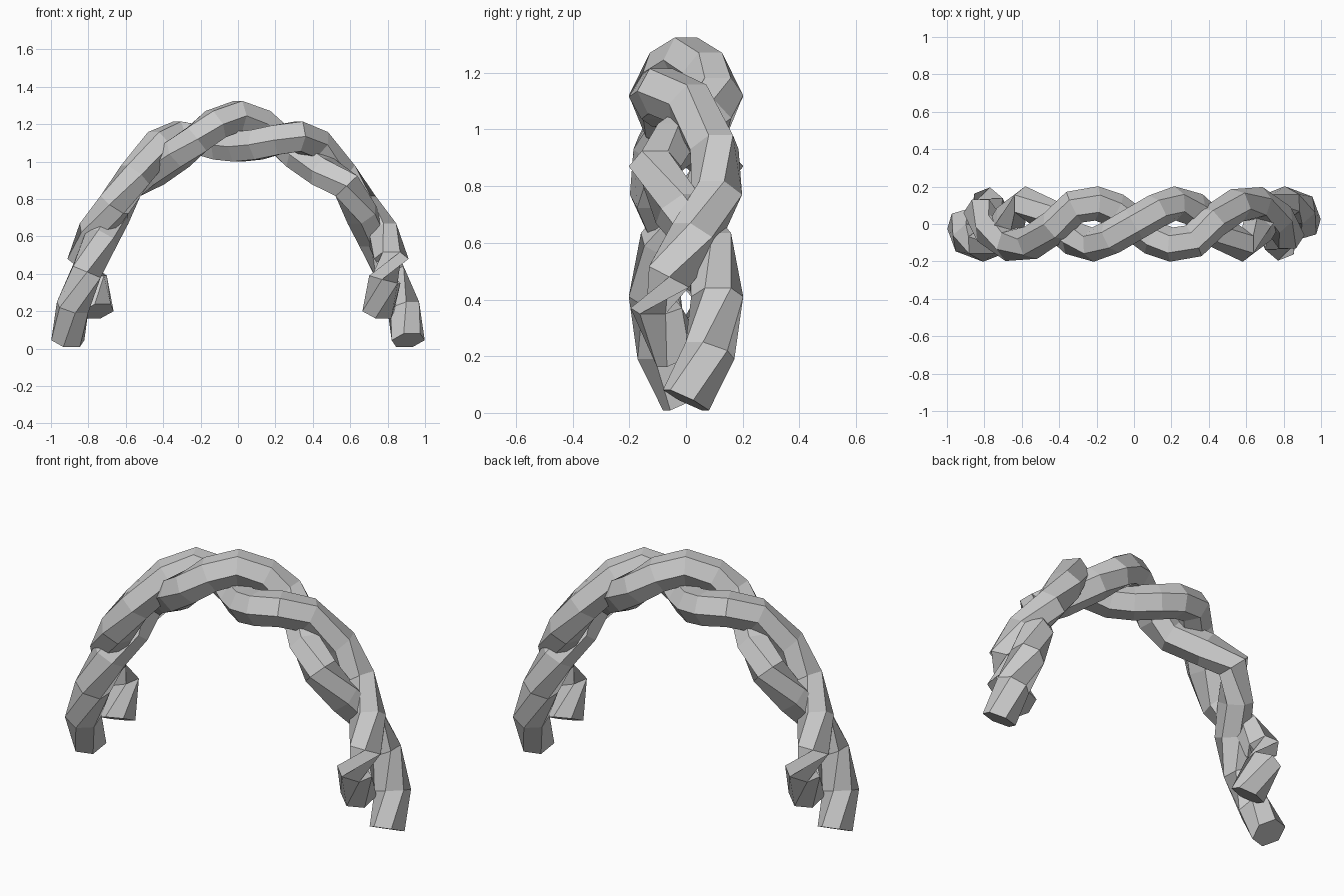
import bpy

cube = bpy.data.objects.get("Cube")
if cube:
    bpy.data.objects.remove(cube, do_unlink=True)

grey = bpy.data.materials.new("plain grey")
grey.use_nodes = True
grey.diffuse_color = (0.6, 0.6, 0.6, 1)
grey.node_tree.nodes["Principled BSDF"].inputs["Base Color"].default_value = (0.6, 0.6, 0.6, 1)

TUBE_RADIUS = 0.092


def strand(name, half):
    """Six-sided tube along a path; the other half is turned 180 degrees about z."""
    other = [(-x, -y, z) for x, y, z in reversed(half[1:])]
    path = other + half
    curve = bpy.data.curves.new(name, "CURVE")
    curve.dimensions = "3D"
    curve.twist_mode = "Z_UP"
    curve.bevel_depth = TUBE_RADIUS
    curve.bevel_resolution = 1
    curve.use_fill_caps = True
    spline = curve.splines.new("POLY")
    spline.points.add(len(path) - 1)
    for point, co in zip(spline.points, path):
        point.co = (*co, 1)
    spline.use_smooth = False
    curve.materials.append(grey)
    obj = bpy.data.objects.new(name, curve)
    bpy.context.collection.objects.link(obj)
    # Turn the swept curve into a flat-shaded mesh
    bpy.ops.object.select_all(action="DESELECT")
    obj.select_set(True)
    bpy.context.view_layer.objects.active = obj
    bpy.ops.object.convert(target="MESH")
    bpy.ops.object.shade_flat()


# Strand that rides over the crown and ends on the outside of the feet
strand("outer_foot_strand", [
    (0, 0, 1.245), (0.12, 0.07, 1.2), (0.22, 0.11, 1.12), (0.32, 0.08, 1.04),
    (0.45, -0.04, 0.95), (0.58, -0.11, 0.87), (0.66, -0.03, 0.72),
    (0.73, 0.08, 0.59), (0.81, 0.11, 0.41), (0.885, 0.085, 0.22), (0.91, 0, 0.045)])

# Strand that dips under the crown and ends on the inside of the feet
strand("inner_foot_strand", [
    (0, 0, 1.08), (0.1, -0.075, 1.09), (0.2, -0.11, 1.115), (0.32, -0.09, 1.135),
    (0.42, 0.01, 1.09), (0.55, 0.1, 0.93), (0.66, 0.11, 0.77),
    (0.77, 0.03, 0.62), (0.82, -0.06, 0.48), (0.785, -0.105, 0.37), (0.75, -0.02, 0.2)])
